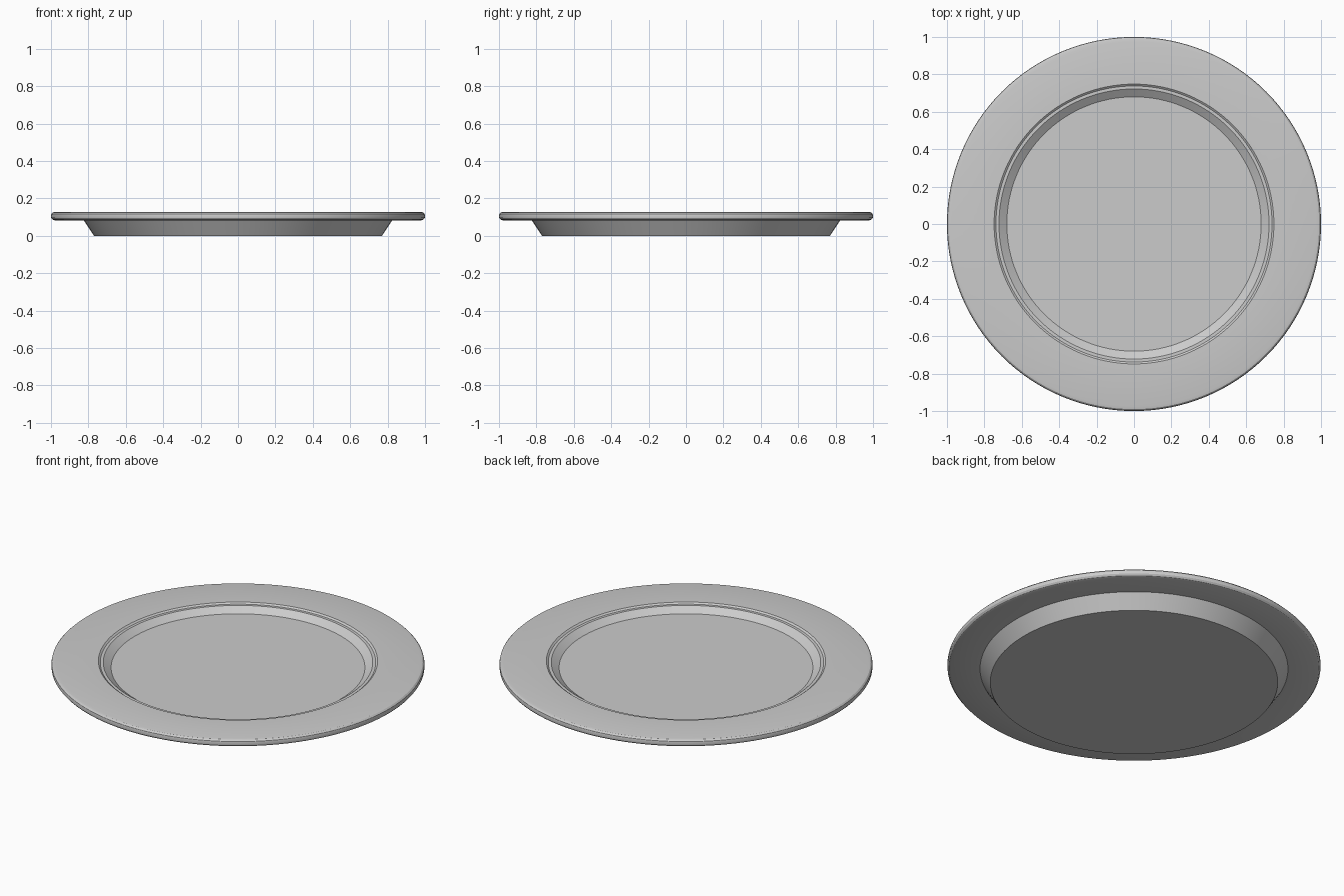
import bpy, bmesh, math

if "Cube" in bpy.data.objects:
    bpy.data.objects.remove(bpy.data.objects["Cube"])

SEGMENTS = 128


def lathe(name, profile, segments=SEGMENTS):
    """Revolve an (r, z) profile round z; both ends are closed with discs."""
    bm = bmesh.new()
    rings = []
    for r, z in profile:
        rings.append([bm.verts.new((r * math.cos(2 * math.pi * i / segments),
                                    r * math.sin(2 * math.pi * i / segments), z))
                      for i in range(segments)])
    for a, b in zip(rings, rings[1:]):
        for i in range(segments):
            j = (i + 1) % segments
            bm.faces.new((a[i], a[j], b[j], b[i]))
    bm.faces.new(rings[0][::-1])
    bm.faces.new(rings[-1])
    bmesh.ops.recalc_face_normals(bm, faces=bm.faces)
    mesh = bpy.data.meshes.new(name)
    bm.to_mesh(mesh)
    bm.free()
    obj = bpy.data.objects.new(name, mesh)
    bpy.context.collection.objects.link(obj)
    return obj


# Plate: foot, sloped side, rim underside, rounded edge, rim top, step, well
profile = [
    (0.77, 0.0), (0.825, 0.083), (0.98, 0.083),
    (0.992, 0.087), (0.999, 0.096), (1.0, 0.106), (0.998, 0.117),
    (0.99, 0.125), (0.975, 0.128),
    (0.748, 0.128), (0.738, 0.12),
    (0.722, 0.12), (0.68, 0.09),
]
plate = lathe("plate", profile)

# Smooth shading, creases kept sharp
bpy.context.view_layer.objects.active = plate
plate.select_set(True)
bpy.ops.object.shade_smooth_by_angle(angle=math.radians(30))
